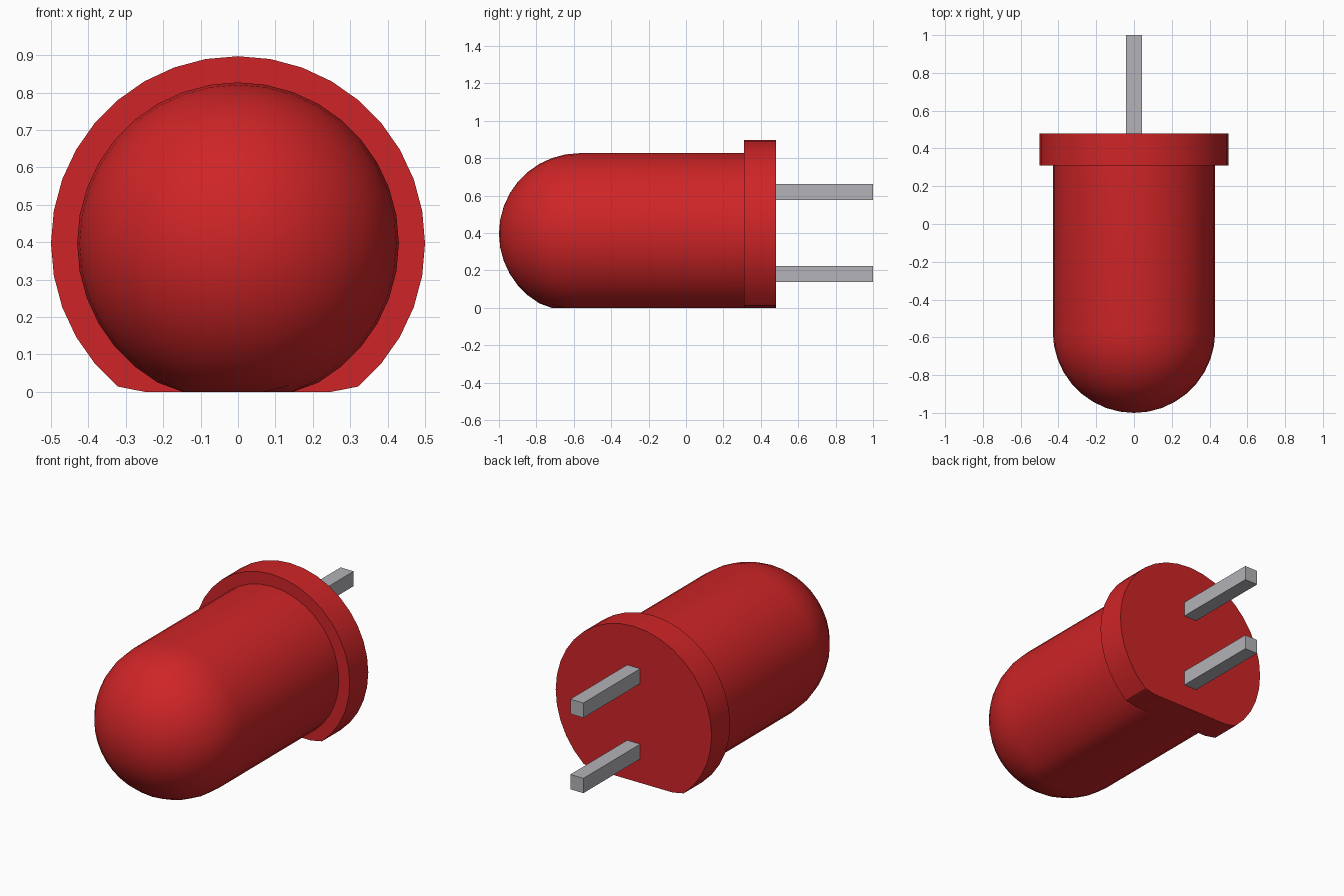
import bpy, bmesh, math

cube = bpy.data.objects.get("Cube")
if cube:
    bpy.data.objects.remove(cube, do_unlink=True)

SEGMENTS = 36
AXIS_Z = 0.397      # height of the bulb's axis above the flat underside


def material(name, rgb, roughness):
    m = bpy.data.materials.new(name)
    m.use_nodes = True
    m.diffuse_color = (*rgb, 1)
    bsdf = m.node_tree.nodes["Principled BSDF"]
    bsdf.inputs["Base Color"].default_value = (*rgb, 1)
    bsdf.inputs["Roughness"].default_value = roughness
    return m


red = material("red plastic", (0.62, 0.018, 0.02), 0.5)
grey = material("grey metal", (0.45, 0.45, 0.48), 0.5)


def finish(name, bm, mat, smooth):
    bmesh.ops.recalc_face_normals(bm, faces=bm.faces[:])
    mesh = bpy.data.meshes.new(name)
    bm.to_mesh(mesh)
    bm.free()
    mesh.materials.append(mat)
    obj = bpy.data.objects.new(name, mesh)
    bpy.context.collection.objects.link(obj)
    if smooth:
        bpy.ops.object.select_all(action='DESELECT')
        obj.select_set(True)
        bpy.context.view_layer.objects.active = obj
        bpy.ops.object.shade_smooth_by_angle(angle=math.radians(30))
    return obj


def turned(name, profile, mat):
    """Revolve (y, radius) points about the y axis, flattened underneath at z = 0."""
    bm = bmesh.new()
    rings = []
    for y, r in profile:
        ring = []
        for i in range(SEGMENTS):
            a = math.tau * i / SEGMENTS
            ring.append(bm.verts.new((r * math.sin(a), y,
                                      max(0.0, AXIS_Z + r * math.cos(a)))))
        rings.append(ring)
    for a, b in zip(rings, rings[1:]):
        for i in range(SEGMENTS):
            j = (i + 1) % SEGMENTS
            bm.faces.new((a[i], a[j], b[j], b[i]))
    for (y, r), ring in ((profile[0], rings[0]), (profile[-1], rings[-1])):
        if r > 0:
            bm.faces.new(ring)
    bmesh.ops.remove_doubles(bm, verts=bm.verts[:], dist=1e-5)
    return finish(name, bm, mat, True)


# Domed bulb body: quarter-circle nose, then a straight barrel
R = 0.43
dome = [(-0.57 - R * math.cos(math.radians(t)), R * math.sin(math.radians(t)))
        for t in range(0, 91, 10)]
turned("bulb_body", dome + [(0.31, R)], red)

# Wider rim at the back
turned("base_rim", [(0.31, 0.5), (0.48, 0.5)], red)

# Two square contact pins, one above the other
for name, z in (("upper_pin", 0.619), ("lower_pin", 0.182)):
    bm = bmesh.new()
    bmesh.ops.create_cube(bm, size=1)
    bmesh.ops.scale(bm, vec=(0.084, 0.53, 0.086), verts=bm.verts[:])
    bmesh.ops.translate(bm, vec=(0, 0.735, z), verts=bm.verts[:])
    finish(name, bm, grey, False)
